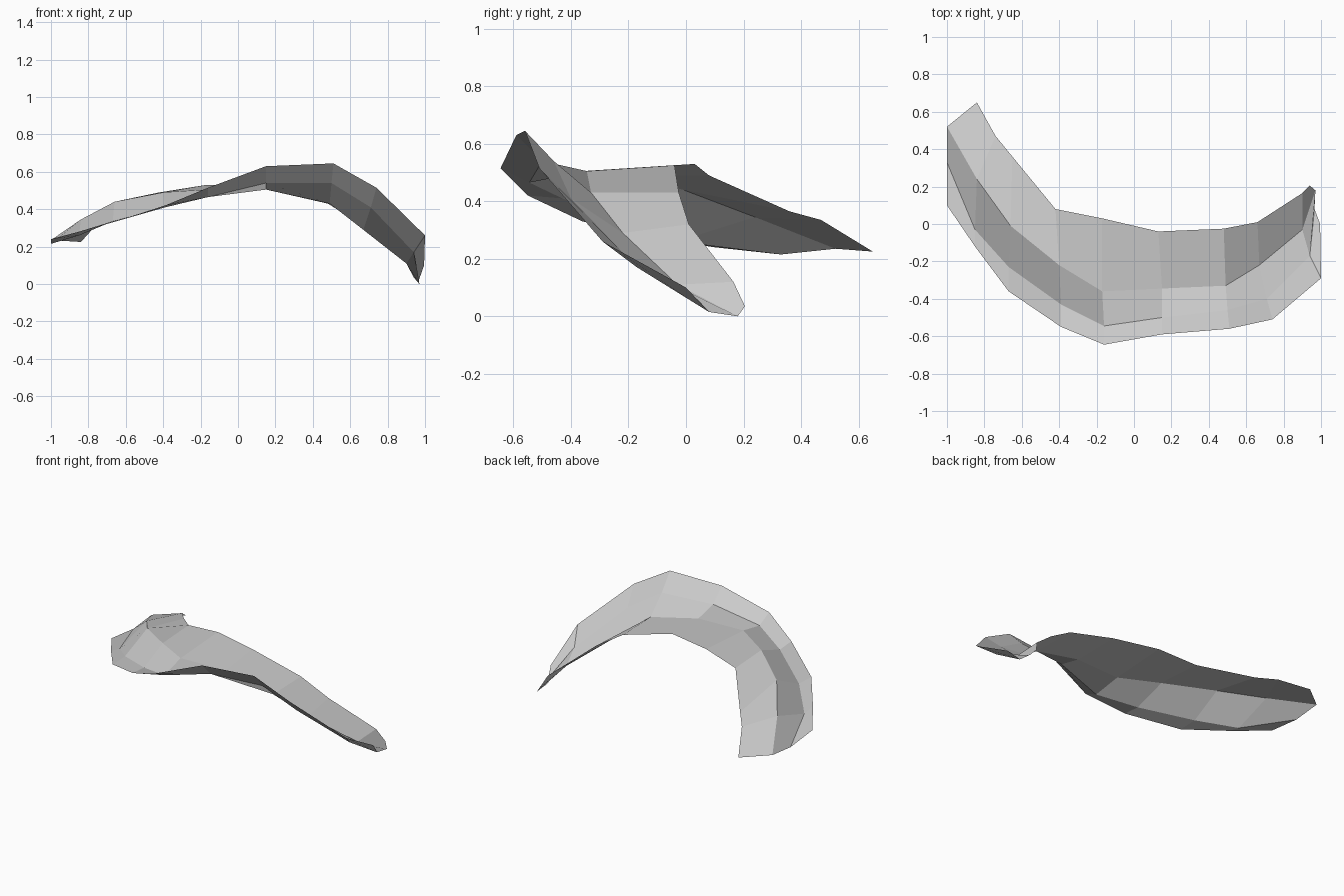
import bpy
import bmesh
from mathutils import Vector

# Remove only the default cube
default_cube = bpy.data.objects.get("Cube")
if default_cube is not None:
    bpy.data.objects.remove(default_cube, do_unlink=True)

HUNDREDTH = 0.01


def make_material(name, grey):
    """Create one plain, matte grey material."""
    material = bpy.data.materials.new(name)
    material.use_nodes = True
    colour = (grey, grey, grey, 1)
    material.diffuse_color = colour
    shader = material.node_tree.nodes["Principled BSDF"]
    shader.inputs["Base Color"].default_value = colour
    return material


def rail(*points):
    """Turn a lengthwise path in hundredths into vectors."""
    return [Vector(point) * HUNDREDTH for point in points]


def loft_strip(name, rails, material):
    """Skin neighbouring lengthwise rails with flat four-sided faces."""
    mesh = bpy.data.meshes.new(name)
    bm = bmesh.new()
    vertex_rails = [[bm.verts.new(point) for point in path] for path in rails]

    # Each band lies between an outer rail and the next one inward
    for outer, inner in zip(vertex_rails, vertex_rails[1:]):
        pairs = list(zip(outer, inner))
        for (start_out, start_in), (end_out, end_in) in zip(pairs, pairs[1:]):
            face = bm.faces.new((start_out, end_out, end_in, start_in))
            face.smooth = False

    bm.normal_update()
    bm.to_mesh(mesh)
    bm.free()
    mesh.materials.append(material)
    strip = bpy.data.objects.new(name, mesh)
    bpy.context.collection.objects.link(strip)
    return strip


# Front lip, curling upward past the middle
outer_lip = rail((-100, 10, 24), (-85, -12, 28), (-67, -36, 33),
                 (-39, -55, 42), (-16, -64.5, 51.5), (15, -59, 63),
                 (51, -56, 64.5), (74, -51, 51.5), (100, -29, 26),
                 (99.5, 0, 10))

# Crease just behind the lip
front_crease = rail((-100, 33, 21.5), (-85, -3, 26), (-67, -23, 33.5),
                    (-39, -43, 41), (-16, -54.5, 46.5), (15, -50, 54),
                    (50, -46, 54), (71, -40, 41), (94, -17, 17),
                    (96.5, 8, 1.5))

# Crease along the spine
back_crease = rail((-100, 52, 23.5), (-84, 24, 34.5), (-66, -1, 44),
                   (-40, -22, 49), (-17, -36, 50.5), (15, -34.5, 50.5),
                   (49, -33, 43), (67, -22, 29), (90, -3, 11),
                   (97, 18, 0))

# Rear edge on the inside of the bend
inner_edge = rail((-84, 65, 22.5), (-74, 47, 33.5), (-65, 36, 36.5),
                  (-42, 8, 49), (-17, 3, 53), (13, -4, 52.5),
                  (48, -2.5, 43), (66, 1, 32), (90, 16.5, 12),
                  (94, 20.5, 3.5))

pale_grey = make_material("pale grey", 0.6)
loft_strip("curved_strip",
           [outer_lip, front_crease, back_crease, inner_edge], pale_grey)
